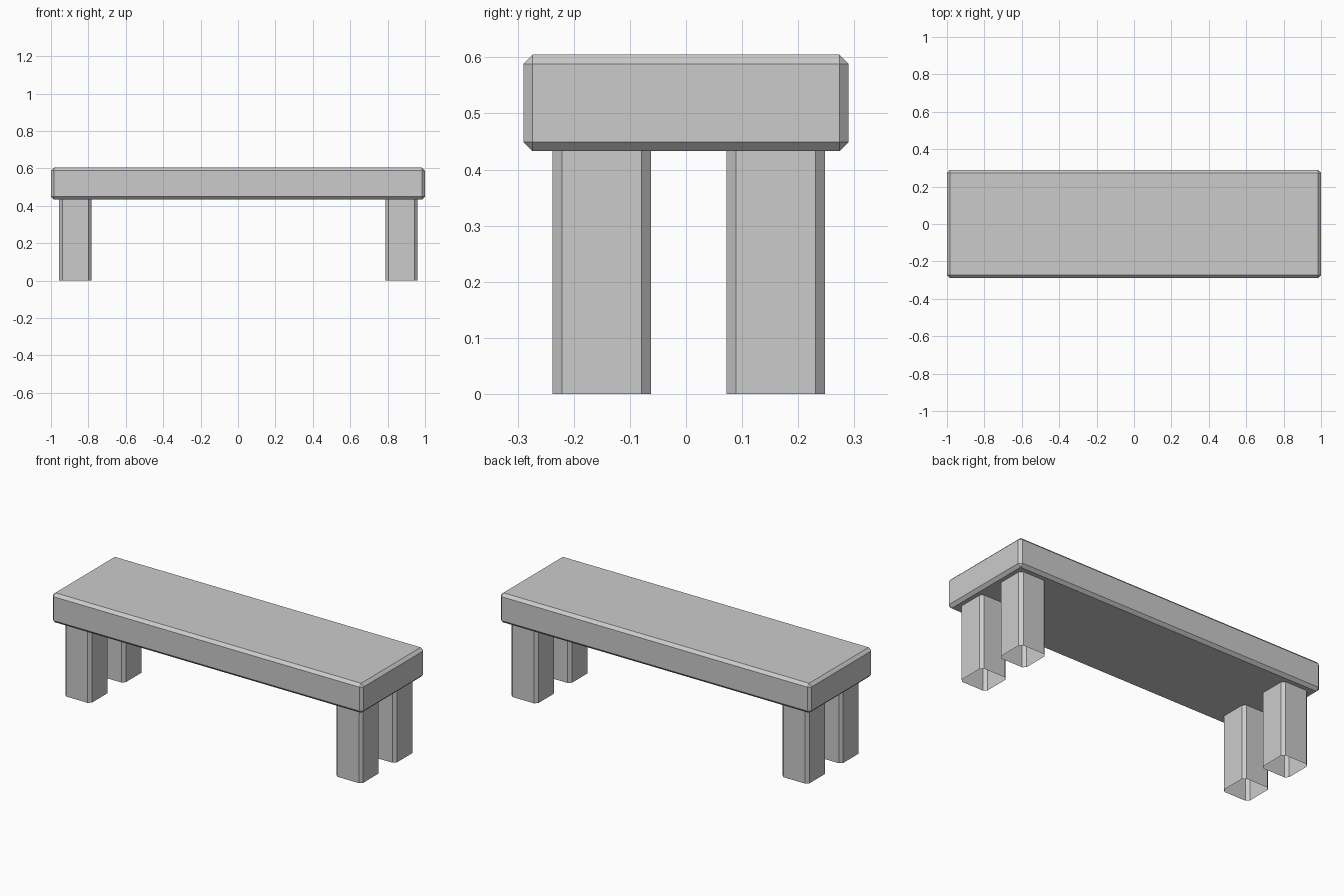
import bpy, bmesh

if "Cube" in bpy.data.objects:
    bpy.data.objects.remove(bpy.data.objects["Cube"])

CHAMFER = 0.0165

def block(name, center, size, is_leg=False):
    """Box with one-step chamfers; legs are open tubes chamfered on upright edges only."""
    bm = bmesh.new()
    bmesh.ops.create_cube(bm, size=1)
    bmesh.ops.scale(bm, vec=size, verts=bm.verts)
    bmesh.ops.translate(bm, vec=center, verts=bm.verts)
    if is_leg:
        edges = [e for e in bm.edges
                 if abs(e.verts[0].co.z - e.verts[1].co.z) > 0.1]
    else:
        edges = bm.edges[:]
    bmesh.ops.bevel(bm, geom=edges, offset=CHAMFER, offset_type='OFFSET',
                    segments=1, affect='EDGES')
    if is_leg:
        bm.normal_update()
        caps = [f for f in bm.faces if abs(f.normal.z) > 0.9]
        bmesh.ops.delete(bm, geom=caps, context='FACES')
    mesh = bpy.data.meshes.new(name)
    bm.to_mesh(mesh)
    bm.free()
    obj = bpy.data.objects.new(name, mesh)
    bpy.context.collection.objects.link(obj)
    return obj

# Thick seat slab
SEAT_BOTTOM, SEAT_TOP = 0.433, 0.605
block("seat", (0, 0, (SEAT_BOTTOM + SEAT_TOP) / 2),
      (2.0, 0.58, SEAT_TOP - SEAT_BOTTOM))

# Four square legs, open at the ends
for side, x in (("left", -0.87), ("right", 0.874)):
    for face, y in (("front", -0.15), ("back", 0.16)):
        block(f"{face}_{side}_leg", (x, y, SEAT_BOTTOM / 2),
              (0.172, 0.175, SEAT_BOTTOM), is_leg=True)
